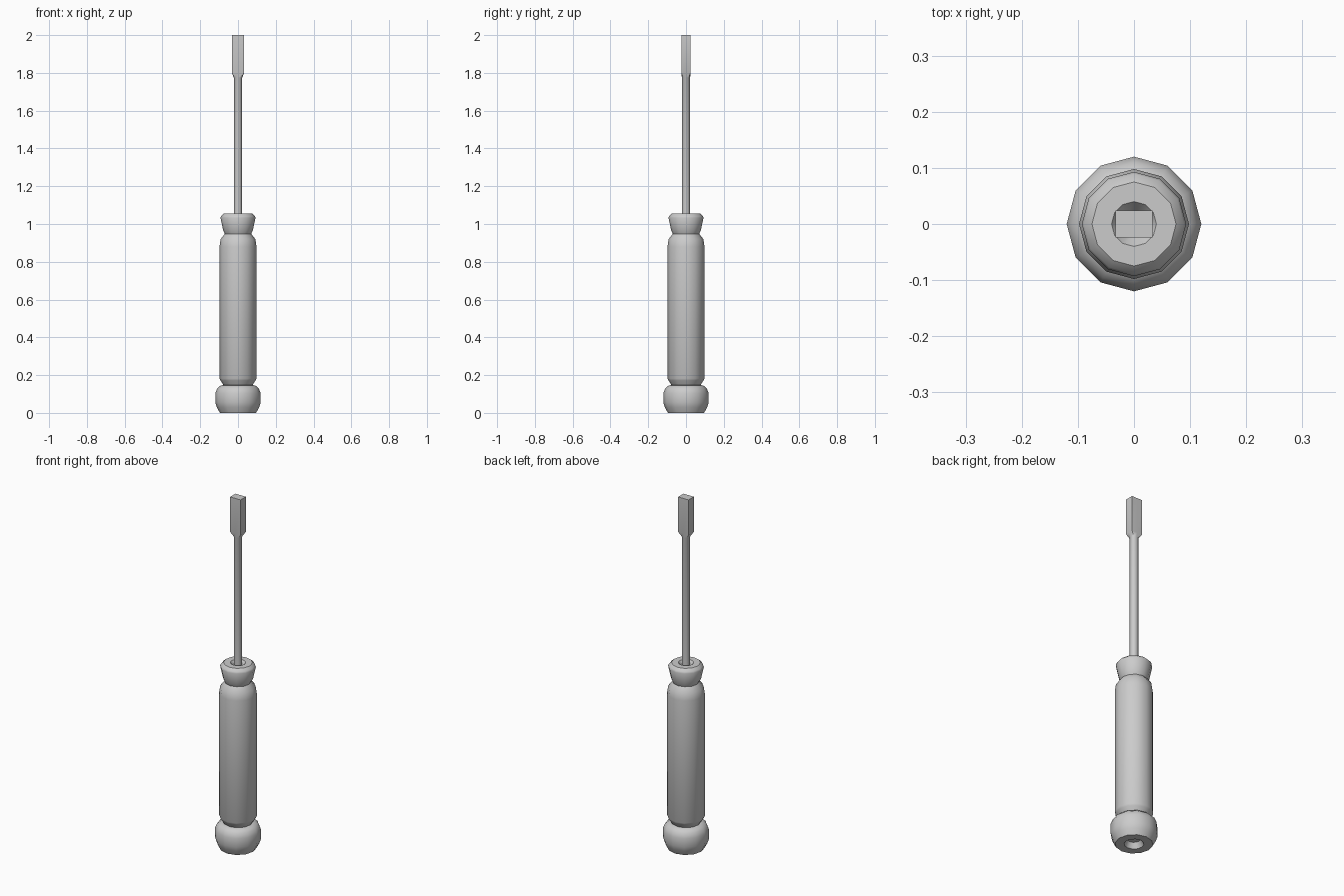
import bpy
import math

cube = bpy.data.objects.get("Cube")
if cube:
    bpy.data.objects.remove(cube, do_unlink=True)

steel = bpy.data.materials.new("light_grey")
steel.use_nodes = True
GREY = (0.6, 0.6, 0.6, 1)
steel.diffuse_color = GREY
steel.node_tree.nodes["Principled BSDF"].inputs["Base Color"].default_value = GREY


def finish(name, verts, faces, angle):
    mesh = bpy.data.meshes.new(name)
    mesh.from_pydata(verts, [], faces)
    mesh.materials.append(steel)
    obj = bpy.data.objects.new(name, mesh)
    bpy.context.collection.objects.link(obj)
    bpy.ops.object.select_all(action="DESELECT")
    obj.select_set(True)
    bpy.context.view_layer.objects.active = obj
    bpy.ops.object.shade_smooth_by_angle(angle=math.radians(angle))
    return obj


def loft(name, rings, angle=40):
    """Skin a stack of equal-sized rings and cap both ends."""
    n = len(rings[0])
    verts = [v for ring in rings for v in ring]
    faces = [(k * n + i, k * n + (i + 1) % n, (k + 1) * n + (i + 1) % n, (k + 1) * n + i)
             for k in range(len(rings) - 1) for i in range(n)]
    faces.append(tuple(reversed(range(n))))
    faces.append(tuple(range(len(verts) - n, len(verts))))
    return finish(name, verts, faces, angle)


def circle(r, z, n=12):
    return [(r * math.cos(math.tau * i / n), r * math.sin(math.tau * i / n), z)
            for i in range(n)]


def rectangle(hx, hy, z):
    """Rectangle with a midpoint on each side and at each corner, starting at +x."""
    signs = [(1, 0), (1, 1), (0, 1), (-1, 1), (-1, 0), (-1, -1), (0, -1), (1, -1)]
    return [(sx * hx, sy * hy, z) for sx, sy in signs]


# Handle: recessed butt, grip, flared collar with a socket for the shaft
handle_profile = [
    (0.035, 0.03), (0.05, 0), (0.096, 0), (0.112, 0.03), (0.12, 0.055), (0.12, 0.105),
    (0.11, 0.13), (0.092, 0.145), (0.077, 0.147), (0.093, 0.172), (0.098, 0.182),
    (0.098, 0.88), (0.092, 0.92), (0.07, 0.948), (0.078, 0.965), (0.093, 1.033),
    (0.089, 1.042), (0.075, 1.055), (0.04, 1.055), (0.022, 1.03)]
loft("handle", [circle(r, z) for r, z in handle_profile])

# Shaft flaring into a rectangular driving tip
shaft_rings = [circle(0.022, 1.02, 8), circle(0.022, 1.775, 8),
               rectangle(0.033, 0.024, 1.80), rectangle(0.033, 0.024, 2)]
loft("shaft_and_tip", shaft_rings, 50)
